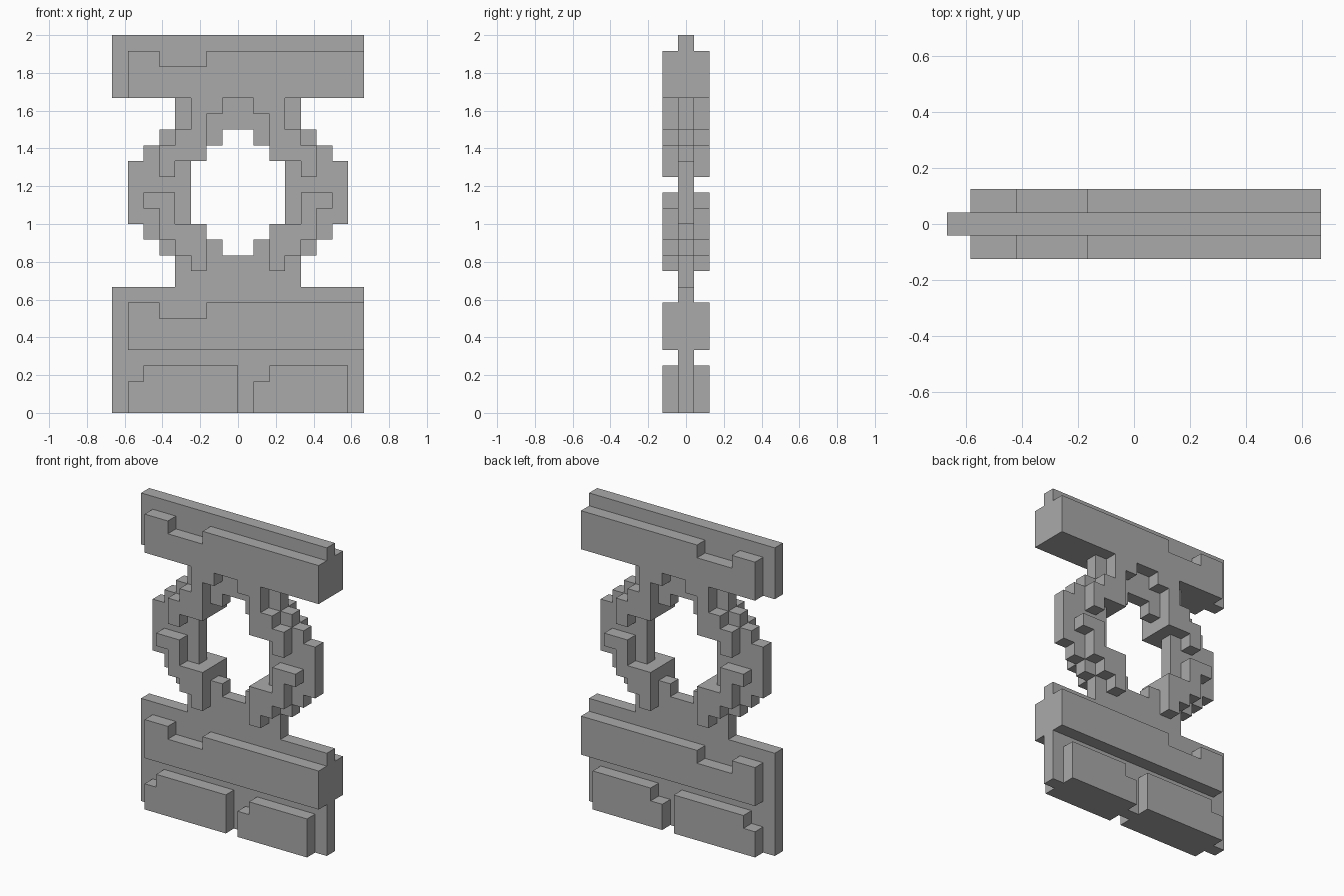
import bpy
import bmesh

UNIT = 1 / 12  # one block of the grid

if "Cube" in bpy.data.objects:
    bpy.data.objects.remove(bpy.data.objects["Cube"], do_unlink=True)

stone = bpy.data.materials.new("stone grey")
stone.use_nodes = True
stone.diffuse_color = (0.4, 0.4, 0.4, 1)
stone.node_tree.nodes["Principled BSDF"].inputs["Base Color"].default_value = (0.4, 0.4, 0.4, 1)


def stepped_outline(start, spans):
    """Outline of stacked spans, each (low, high, thickness), as (along, across) points."""
    low_side, high_side = [], []
    pos = start
    for low, high, size in spans:
        for p in (pos, pos + size):
            low_side.append((p, low))
            high_side.append((p, high))
        pos += size
    loop = high_side + low_side[::-1]
    # drop repeated and collinear points
    loop = [p for i, p in enumerate(loop) if p != loop[i - 1]]
    n = len(loop)
    return [p for i, p in enumerate(loop)
            if not any(loop[i - 1][k] == p[k] == loop[(i + 1) % n][k] for k in (0, 1))]


def build(name, outline, y_front, y_back, mirror_x=False, mirror_y=False):
    """Extrude an (x, z) outline through the thickness and mirror it."""
    bm = bmesh.new()
    face = bm.faces.new([bm.verts.new((x * UNIT, y_front * UNIT, z * UNIT)) for x, z in outline])
    grown = bmesh.ops.extrude_face_region(bm, geom=[face], use_keep_orig=True)["geom"]
    moved = [v for v in grown if isinstance(v, bmesh.types.BMVert)]
    bmesh.ops.translate(bm, verts=moved, vec=(0, (y_back - y_front) * UNIT, 0))
    bmesh.ops.recalc_face_normals(bm, faces=bm.faces)
    if mirror_x:  # open the seam on the centre line
        seam = [f for f in bm.faces if all(abs(v.co.x) < 1e-5 for v in f.verts)]
        bmesh.ops.delete(bm, geom=seam, context="FACES")
    mesh = bpy.data.meshes.new(name)
    bm.to_mesh(mesh)
    bm.free()
    mesh.materials.append(stone)
    obj = bpy.data.objects.new(name, mesh)
    bpy.context.collection.objects.link(obj)
    if mirror_x or mirror_y:
        mod = obj.modifiers.new("Mirror", "MIRROR")
        mod.use_axis = (mirror_x, mirror_y, False)
        mod.merge_threshold = 1e-4
    return obj


def rows(start, spans):
    return [(across, along) for along, across in stepped_outline(start, spans)]


def columns(start, spans):
    return stepped_outline(start, spans)


# Core plate: base, ring with round opening, top slab
core = [(0, 8, 8), (0, 4, 2), (1, 5, 1), (2, 6, 1), (3, 7, 4),
        (2, 6, 1), (1, 5, 1), (0, 4, 2), (0, 8, 4)]
build("core_plate", rows(0, core), -0.5, 0.5, mirror_x=True)

# Raised bands on the ring, on both sides and both faces
upper = [(4, 5, 1), (2, 5, 1), (2, 4, 1), (2, 3, 1), (1, 3, 1)]
lower = [(2, 3, 1), (2, 4, 1), (2, 5, 1), (4, 5, 1), (4, 6, 1)]
for name, start, spans in (("upper_ring_bands", 15, upper), ("lower_ring_bands", 9, lower)):
    build(name, rows(start, spans), -1.5, -0.5, mirror_x=True, mirror_y=True)

# Long notched stones on the top slab and the base
for name, z in (("top_stone", 20), ("base_stone", 4)):
    notched = [(z, z + 3, 2), (z, z + 2, 3), (z, z + 3, 10)]
    build(name, columns(-7, notched), -1.5, -0.5, mirror_y=True)

# Pair of foot stones with a chipped corner
for name, x, width in (("right_foot_stone", -7, 6), ("left_foot_stone", 1, 5)):
    build(name, columns(x, [(0, 2, 1), (0, 3, width)]), -1.5, -0.5, mirror_y=True)
